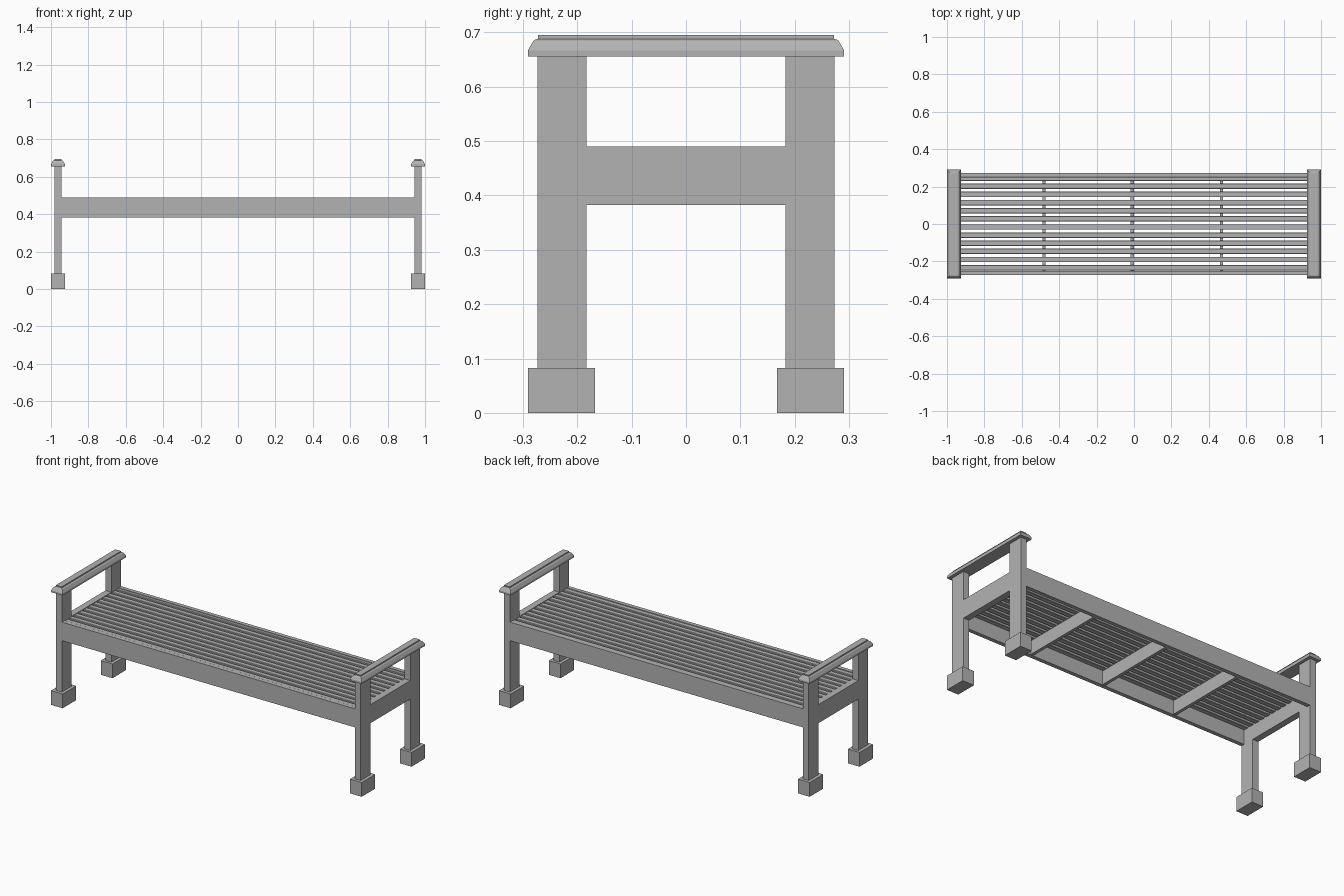
import bpy
import bmesh

if "Cube" in bpy.data.objects:
    bpy.data.objects.remove(bpy.data.objects["Cube"])

# One flat painted finish
paint = bpy.data.materials.new("grey_paint")
paint.use_nodes = True
GREY = (0.45, 0.45, 0.45, 1)
paint.diffuse_color = GREY
paint.node_tree.nodes["Principled BSDF"].inputs["Base Color"].default_value = GREY


def finish(name, bm):
    bmesh.ops.recalc_face_normals(bm, faces=bm.faces)
    mesh = bpy.data.meshes.new(name)
    bm.to_mesh(mesh)
    bm.free()
    mesh.materials.append(paint)
    obj = bpy.data.objects.new(name, mesh)
    bpy.context.collection.objects.link(obj)
    return obj


def box(name, x, y, z):
    """Box from (low, high) ranges on each axis."""
    bm = bmesh.new()
    bmesh.ops.create_cube(bm, size=1)
    for v in bm.verts:
        for i, (low, high) in enumerate((x, y, z)):
            v.co[i] = high if v.co[i] > 0 else low
    return finish(name, bm)


def moulding(name, x, y, profile):
    """Stack of rectangles, each inset from the outline at a given height."""
    bm = bmesh.new()
    rings = []
    for inset, z in profile:
        x0, x1, y0, y1 = x[0] + inset, x[1] - inset, y[0] + inset, y[1] - inset
        corners = ((x0, y0), (x1, y0), (x1, y1), (x0, y1))
        rings.append([bm.verts.new((cx, cy, z)) for cx, cy in corners])
    for low, high in zip(rings, rings[1:]):
        for i in range(4):
            j = (i + 1) % 4
            bm.faces.new((low[i], low[j], high[j], high[i]))
    bm.faces.new(rings[0][::-1])
    bm.faces.new(rings[-1])
    return finish(name, bm)


def span(sign, inner, outer):
    return tuple(sorted((sign * inner, sign * outer)))


LEG_IN, LEG_OUT = 0.943, 0.981
LEG_FRONT, LEG_BACK = 0.183, 0.273
RAIL_Z = (0.382, 0.49)
ARM_Z = 0.656
ARM_PROFILE = ((0, ARM_Z), (0, 0.667), (0.010, 0.684), (0.014, 0.687),
               (0.019, 0.688), (0.019, 0.695))

# Legs, feet, end rails and armrests
for sx, side in ((1, "left"), (-1, "right")):
    for sy, end in ((-1, "front"), (1, "back")):
        box(f"{end}_{side}_leg", span(sx, LEG_IN, LEG_OUT),
            span(sy, LEG_FRONT, LEG_BACK), (0.083, ARM_Z))
        box(f"{end}_{side}_foot", span(sx, 0.925, 1),
            span(sy, 0.167, 0.291), (0, 0.083))
    box(f"{side}_end_rail", span(sx, LEG_IN, LEG_OUT),
        (-LEG_FRONT, LEG_FRONT), RAIL_Z)
    moulding(f"{side}_armrest", span(sx, 0.925, 1), (-0.291, 0.291), ARM_PROFILE)

# Long rails
for sy, end in ((-1, "front"), (1, "back")):
    box(f"{end}_rail", (-LEG_IN, LEG_IN), span(sy, 0.25, LEG_BACK), RAIL_Z)

# Cross bearers under the slats
for i, x in enumerate((-0.481, -0.01, 0.468)):
    box(f"cross_bearer_{i + 1}", (x - 0.009, x + 0.009), (-0.25, 0.25), (0.385, 0.464))

# Seat slats, the rearmost tucked against the back rail
for i in range(12):
    y = 0.245 - 0.0435 * i
    slat = box(f"seat_slat_{i + 1}", (-LEG_IN, LEG_IN),
               (y - 0.0145, min(y + 0.0145, 0.25)), (0.464, 0.488))
    bevel = slat.modifiers.new("eased_edges", 'BEVEL')
    bevel.width = 0.002
    bevel.segments = 1
